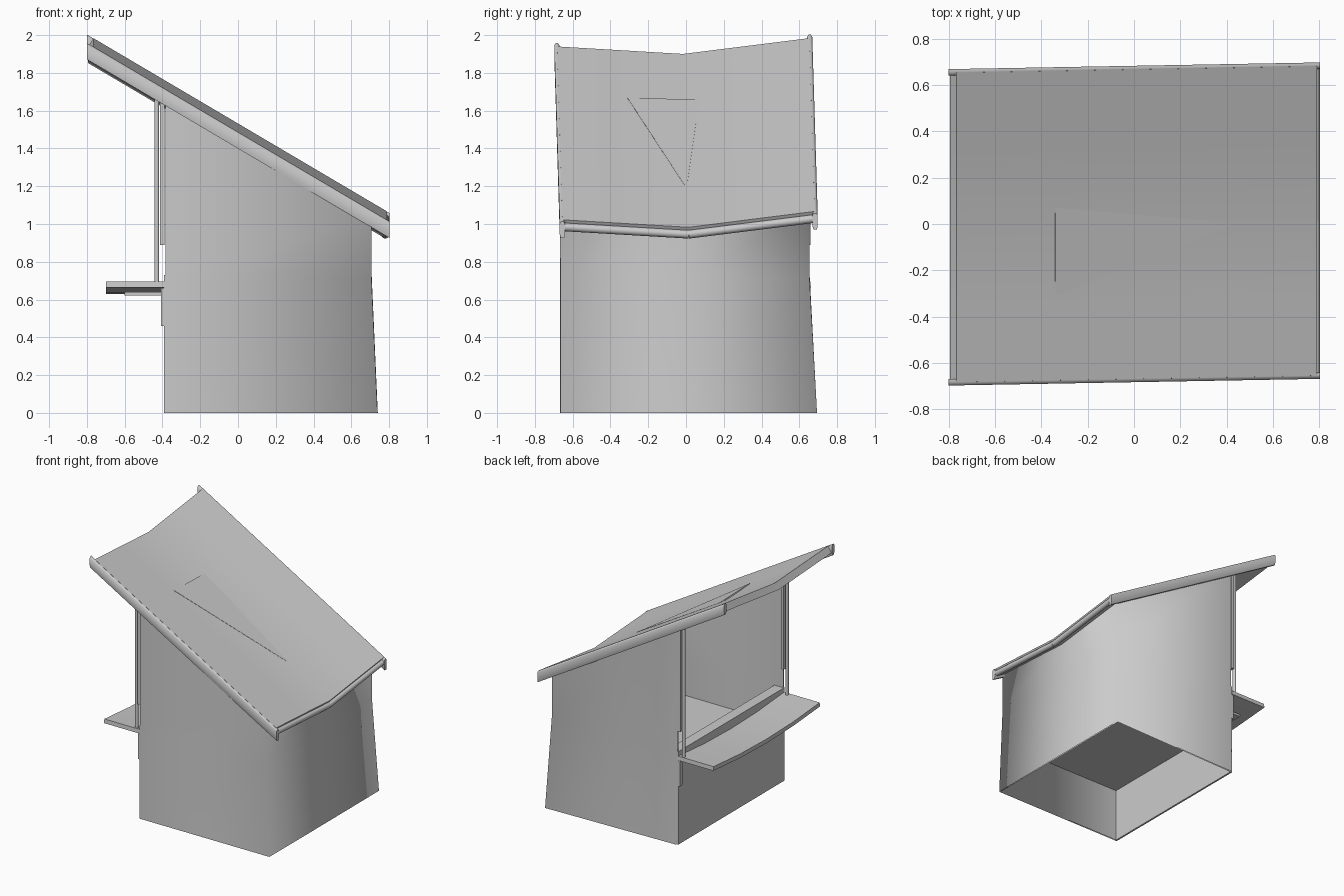
import bpy, bmesh
from mathutils import Vector

if "Cube" in bpy.data.objects:
    bpy.data.objects.remove(bpy.data.objects["Cube"])


def roof_z(x, y):
    # sloping roof plane that sags to a valley along y = 0
    edge = 0.04 if y < 0 else 0.085
    return 1.39 + edge * abs(y) / 0.68 - 0.59 * x


def skew(x, y):
    # roof is turned very slightly seen from above
    return y + 0.018 * x


def smooth(ob, angle):
    bpy.context.view_layer.objects.active = ob
    ob.select_set(True)
    bpy.ops.object.shade_smooth_by_angle(angle=angle)
    ob.select_set(False)


def make(name, bm):
    bmesh.ops.recalc_face_normals(bm, faces=bm.faces)
    me = bpy.data.meshes.new(name)
    bm.to_mesh(me)
    bm.free()
    ob = bpy.data.objects.new(name, me)
    bpy.context.collection.objects.link(ob)
    return ob


def sheet(name, rows, thickness, angle=0.6, rim=True):
    # skin a grid of points and give it thickness
    bm = bmesh.new()
    vs = [[bm.verts.new(p) for p in row] for row in rows]
    for a, b in zip(vs, vs[1:]):
        for i in range(len(a) - 1):
            bm.faces.new((a[i], a[i + 1], b[i + 1], b[i]))
    ob = make(name, bm)
    m = ob.modifiers.new("thickness", 'SOLIDIFY')
    m.thickness = thickness
    m.offset = 0
    m.use_rim = rim
    bpy.context.view_layer.objects.active = ob
    bpy.ops.object.modifier_apply(modifier=m.name)
    smooth(ob, angle)


def bar(name, a, b, radius, sides=12):
    a, b = Vector(a), Vector(b)
    d = b - a
    bpy.ops.mesh.primitive_cylinder_add(vertices=sides, radius=radius,
                                        depth=d.length, location=(a + b) / 2)
    ob = bpy.context.object
    ob.name = name
    ob.rotation_euler = d.to_track_quat('Z', 'Y').to_euler()
    smooth(ob, 0.8)


def box(name, lo, hi):
    bpy.ops.mesh.primitive_cube_add(size=1, location=[(p + q) / 2 for p, q in zip(lo, hi)])
    ob = bpy.context.object
    ob.name = name
    ob.scale = [q - p for p, q in zip(lo, hi)]
    ob.select_set(False)


# side and back walls, flaring slightly towards the ground, soft corners
low = [(-0.385, -0.662), (0.735, -0.662), (0.735, 0.0), (0.735, 0.69), (-0.385, 0.66)]
top = [(-0.385, -0.662), (0.703, -0.662), (0.703, 0.0), (0.703, 0.65), (-0.385, 0.65)]
sheet("walls", [[(x, y, 0) for x, y in low],
                [(x, y, 0.72) for x, y in top],
                [(x, y, roof_z(x, y) + 0.01) for x, y in top]], 0.01, angle=1.75, rim=False)

# low wall below the serving opening, with its inner ledge
box("counter_wall", (-0.392, -0.665, 0), (-0.378, 0.655, 0.73))
box("inner_ledge", (-0.38, -0.655, 0.70), (-0.31, 0.645, 0.73))

# raised floor inside
box("floor", (-0.385, -0.66, 0.42), (0.71, 0.65, 0.44))

# folding counter, sagging in the middle
ys = [-0.66, -0.33, 0.0, 0.33, 0.66]
sheet("counter", [[(x, y, 0.645 + 0.035 * (y / 0.66) ** 2) for y in ys]
                  for x in (-0.70, -0.39)], 0.032)
box("counter_support", (-0.60, -0.50, 0.622), (-0.39, 0.50, 0.64))

# thick roof slab, nearly flush with its rails
xs = [-0.78, 0.0, 0.775]
yr = [-0.67, -0.34, 0.0, 0.34, 0.67]
sheet("roof", [[(x, skew(x, y), roof_z(x, y) + 0.026) for y in yr] for x in xs], 0.056)

# rolled low edge
for i, (a, b) in enumerate(((-0.67, 0.0), (0.0, 0.67))):
    bar(f"roof_low_edge_{i}", (0.78, skew(0.78, a), roof_z(0.78, a) + 0.015),
        (0.78, skew(0.78, b), roof_z(0.78, b) + 0.015), 0.022)

# rounded rails on both sloping sides of the roof
prof = [(-0.009, -0.03), (0.009, -0.03), (0.014, -0.01), (0.014, 0.045),
        (0.006, 0.057), (-0.006, 0.057), (-0.014, 0.045), (-0.014, -0.01)]
for side, y in (("left", -0.669), ("right", 0.669)):
    bm = bmesh.new()
    ends = [[bm.verts.new((x, skew(x, y) + u, roof_z(x, y) + v)) for u, v in prof]
            for x in (-0.8, 0.803)]
    for i in range(len(prof)):
        j = (i + 1) % len(prof)
        bm.faces.new((ends[0][i], ends[0][j], ends[1][j], ends[1][i]))
    for e in ends:
        bm.faces.new(e)
    smooth(make(f"roof_rail_{side}", bm), 1.0)

# triangular ceiling panel just showing through the roof
sheet("ceiling_panel", [[(x, y, roof_z(x, y) + 0.056) for y in (y0, y1)]
                        for x, y0, y1 in ((-0.34, -0.31, 0.07), (0.42, -0.005, 0.005))], 0.008)

# posts, frame strips and counter brackets at both ends of the opening
for side, s in (("left", -1), ("right", 1)):
    y = 0.64 * s
    bar(f"post_{side}", (-0.43, y, 0.68), (-0.43, y, roof_z(-0.43, y) + 0.02), 0.013)
    box(f"frame_strip_{side}", (-0.412, y - 0.018, 0.89),
        (-0.388, y + 0.018, roof_z(-0.39, y) + 0.01))
    box(f"bracket_{side}", (-0.407, y - 0.018, 0.46), (-0.388, y + 0.018, 0.66))
